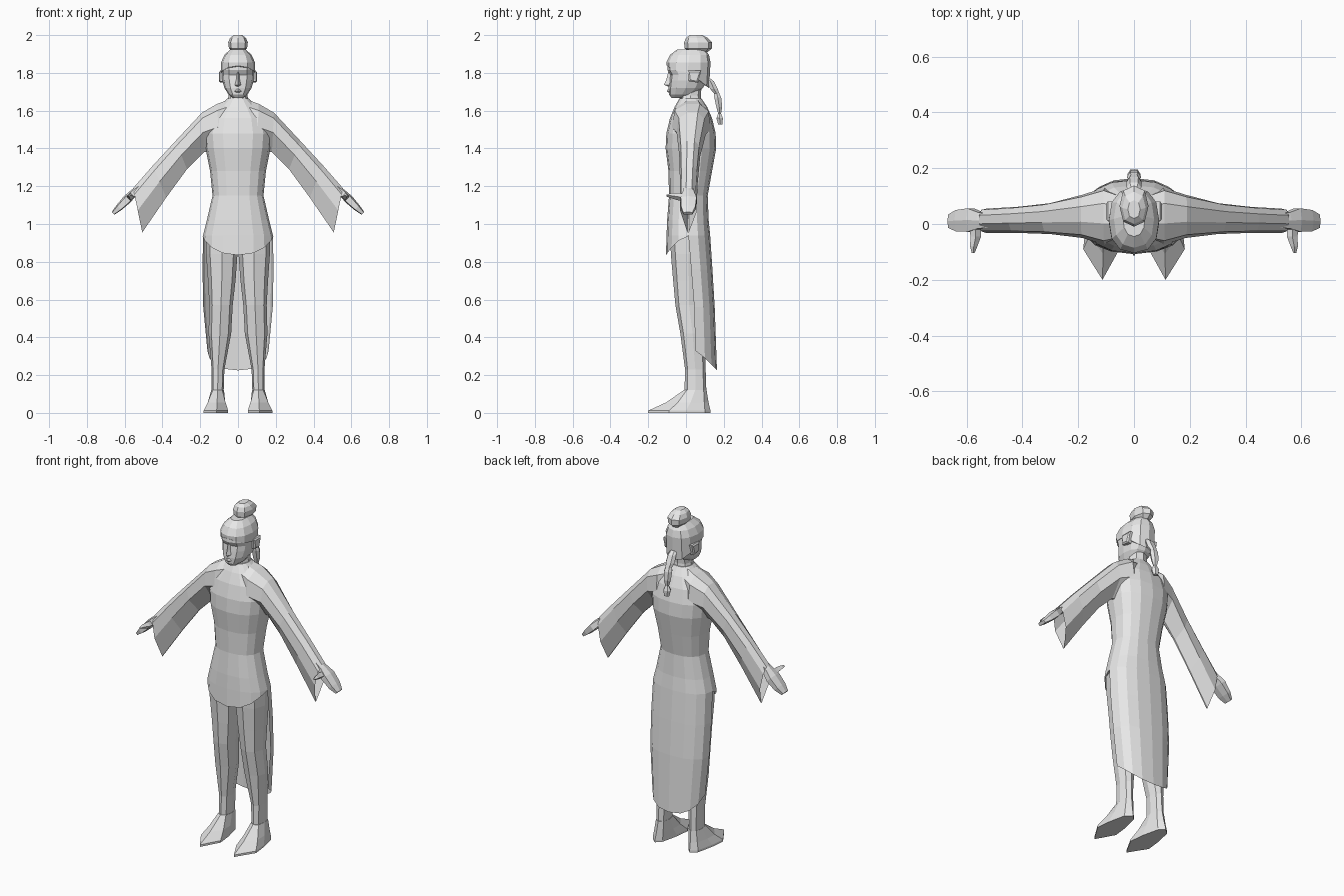
import bpy, bmesh, math

grey = bpy.data.materials.new("pale_grey")
grey.diffuse_color = (0.8, 0.8, 0.8, 1)


def spow(v, p):
    return math.copysign(abs(v) ** p, v) if abs(v) > 1e-6 else 0.0


def oval(n, x, z, rx, yf, yb, p=0.85, a0=0.0, a1=360.0, zf=None):
    """Ring of n points, front at yf and back at yb; zf(angle) offsets the height."""
    full = a1 - a0 >= 360
    pts = []
    for i in range(n):
        a = math.radians(a0 + (a1 - a0) * i / (n if full else n - 1))
        pts.append((x + rx * spow(math.cos(a), p),
                    (yf + yb) / 2 + (yb - yf) / 2 * spow(math.sin(a), p),
                    z + (zf(a) if zf else 0)))
    return pts


def loft(name, rings, closed=True, caps=(True, True), mirror=False):
    """Skin a list of equal-length rings into one flat-shaded object."""
    bm = bmesh.new()
    rows = [[bm.verts.new(p) for p in r] for r in rings]
    n = len(rows[0])
    for a, b in zip(rows, rows[1:]):
        for i in range(n if closed else n - 1):
            j = (i + 1) % n
            bm.faces.new((a[i], a[j], b[j], b[i]))
    if closed and caps[0]:
        bm.faces.new(rows[0][::-1])
    if closed and caps[1]:
        bm.faces.new(rows[-1])
    bmesh.ops.remove_doubles(bm, verts=bm.verts, dist=1e-5)
    if closed:
        bmesh.ops.recalc_face_normals(bm, faces=bm.faces)
    me = bpy.data.meshes.new(name)
    bm.to_mesh(me)
    bm.free()
    me.materials.append(grey)
    ob = bpy.data.objects.new(name, me)
    bpy.context.collection.objects.link(ob)
    if mirror:
        m = ob.modifiers.new("Mirror", 'MIRROR')
        m.use_mirror_merge = False
    return ob


# Robe body: (z, half width, front y, back y)
body = [(0.94, 0.185, -0.103, 0.128), (1.02, 0.165, -0.100, 0.120),
        (1.15, 0.135, -0.090, 0.115), (1.28, 0.148, -0.093, 0.138),
        (1.40, 0.172, -0.108, 0.160), (1.48, 0.180, -0.104, 0.157),
        (1.56, 0.160, -0.085, 0.138), (1.62, 0.105, -0.060, 0.112),
        (1.665, 0.055, -0.035, 0.082)]
loft("robe_body", [oval(16, 0, z, w, f, b) for z, w, f, b in body])

# Front flap of the robe, dipping to a point in the middle
loft("robe_front_flap", [
    oval(9, 0, 0.94, 0.185, -0.103, 0.128, a0=180, a1=360),
    oval(9, 0, 0.935, 0.187, -0.106, 0.128, a0=180, a1=360,
         zf=lambda a: -0.10 * abs(math.sin(a)) ** 1.5)], closed=False)

# Long coat tail wrapping round the back, lowest in the middle
tail = [(0.94, 0.185, -0.103, 0.128, 0), (0.76, 0.188, -0.085, 0.140, 0),
        (0.56, 0.184, -0.065, 0.152, 0), (0.33, 0.162, -0.065, 0.164, 0.105)]
loft("robe_tail", [oval(9, 0, z, w, f, b, a0=180, a1=0,
                        zf=lambda a, d=d: -d * abs(math.sin(a)))
                   for z, w, f, b, d in tail], closed=False)

# Sleeves: drop-shaped sections from shoulder to hanging cuff
# (top x, top z, bottom x, bottom z, front y, back y)
section = [(0.0, -0.25), (0.14, -0.85), (0.50, -1.0), (1.0, -0.08),
           (1.0, 0.08), (0.55, 1.0), (0.16, 0.9), (0.0, 0.45)]
sleeve = [(0.03, 1.665, 0.03, 1.40, -0.055, 0.10), (0.11, 1.636, 0.10, 1.39, -0.075, 0.130),
          (0.19, 1.590, 0.18, 1.38, -0.050, 0.105), (0.33, 1.440, 0.27, 1.29, -0.036, 0.075),
          (0.45, 1.310, 0.38, 1.14, -0.032, 0.062), (0.555, 1.19, 0.507, 0.955, -0.032, 0.055)]
loft("sleeve", [[(tx + (bx - tx) * t, (f + b) / 2 + s * (b - f) / 2, tz + (bz - tz) * t)
                 for t, s in section] for tx, tz, bx, bz, f, b in sleeve],
     caps=(True, False), mirror=True)


# Hands: flattened tapering blocks along the arm direction
def hand_ring(x, z, f, b, h):
    dx, dz = h * 0.7, h * 0.72
    m = (f + b) / 2
    return [(x - dx, f, z - dz), (x + dx, f, z + dz), (x + dx * 1.5, m, z + dz * 1.5),
            (x + dx, b, z + dz), (x - dx, b, z - dz), (x - dx * 1.3, m, z - dz * 1.3)]


loft("hand", [hand_ring(*r) for r in (
    (0.49, 1.21, -0.012, 0.035, 0.014), (0.55, 1.165, -0.016, 0.042, 0.014),
    (0.585, 1.13, -0.028, 0.056, 0.017), (0.63, 1.085, -0.026, 0.050, 0.013),
    (0.661, 1.056, -0.014, 0.034, 0.007))], mirror=True)
loft("thumb", [[(x + r * math.cos(k * math.pi / 2), y, z + r * math.sin(k * math.pi / 2))
                for k in range(4)] for x, y, z, r in (
    (0.570, 0.0, 1.140, 0.020), (0.567, -0.045, 1.145, 0.019),
    (0.574, -0.080, 1.150, 0.013), (0.576, -0.104, 1.150, 0.005))], mirror=True)

# Legs: (x, z, half width, front y, back y)
legs = [(0.086, 0.95, 0.084, -0.085, 0.105), (0.086, 0.84, 0.083, -0.080, 0.105),
        (0.086, 0.70, 0.073, -0.068, 0.098), (0.090, 0.57, 0.062, -0.056, 0.088),
        (0.096, 0.42, 0.060, -0.030, 0.100), (0.106, 0.23, 0.034, -0.005, 0.104),
        (0.108, 0.11, 0.032, -0.008, 0.108)]
loft("leg", [oval(8, x, z, w, f, b) for x, z, w, f, b in legs], mirror=True)

# Feet: pointed soles rising to the ankle
sole = [(0.172, 0.0), (0.150, 0.10), (0.115, 0.13), (0.085, 0.10),
        (0.062, 0.0), (0.052, -0.09), (0.113, -0.20), (0.182, -0.09)]
ankle = oval(8, 0.108, 0.12, 0.034, -0.012, 0.109)
mid = [(0.45 * a[0] + 0.55 * s[0], 0.5 * a[1] + 0.5 * s[1], 0.055)
       for a, s in zip(ankle, sole)]
loft("foot", [[(x, y, 0) for x, y in sole], [(x, y, 0.012) for x, y in sole],
              mid, ankle], mirror=True)

# Neck and face
loft("neck", [oval(8, 0, 1.63, 0.062, -0.035, 0.085), oval(8, 0, 1.68, 0.050, -0.03, 0.078),
              oval(8, 0, 1.75, 0.050, -0.03, 0.085)])
face = [(1.667, 0.026, -0.076, -0.01), (1.685, 0.050, -0.090, 0.05), (1.72, 0.072, -0.092, 0.09),
        (1.76, 0.083, -0.088, 0.11), (1.79, 0.086, -0.084, 0.118), (1.815, 0.086, -0.098, 0.12),
        (1.86, 0.080, -0.095, 0.12)]
loft("head", [oval(12, 0, z, w, f, b) for z, w, f, b in face])

# Nose and lips
loft("nose", [[(-w, -0.075, z), (0, y, z), (w, -0.075, z)] for z, w, y in (
    (1.728, 0.018, -0.094), (1.737, 0.022, -0.116), (1.765, 0.014, -0.104),
    (1.805, 0.010, -0.094))])
loft("lips", [[(-w, -0.08, z), (0, y, z), (w, -0.08, z)] for z, w, y in (
    (1.695, 0.018, -0.094), (1.703, 0.026, -0.102), (1.714, 0.018, -0.095))])

# Ears
loft("ear", [[(x, 0.015 + d, 1.755 + d), (x, 0.065 - d, 1.748 + d),
              (x, 0.080 - d, 1.812 - d), (x, 0.010 + d, 1.812 - d)]
             for x, d in ((0.075, 0), (0.094, 0), (0.100, 0.008))], mirror=True)


# Hair cap: hairline arched over the brow and falling to the nape
def hairline(a):
    s = math.sin(a)
    return 0.035 * s * s if s < 0 else -0.085 * s


loft("hair", [oval(12, 0, 1.803, 0.091, -0.102, 0.122, zf=hairline),
              oval(12, 0, 1.855, 0.090, -0.104, 0.130),
              oval(12, 0, 1.895, 0.072, -0.085, 0.122),
              oval(12, 0, 1.925, 0.040, -0.045, 0.100)])

# Top bun
bun = [(1.910, 0.028, 0.02, 0.115), (1.930, 0.048, -0.008, 0.137),
       (1.962, 0.052, -0.010, 0.138), (1.985, 0.042, 0.000, 0.115), (2.0, 0.022, 0.02, 0.085)]
loft("hair_bun", [oval(8, 0, z, w, f, b) for z, w, f, b in bun])

# Braid with a tied tuft: (y, z, radius)
braid = [(0.112, 1.775, 0.016), (0.130, 1.755, 0.026), (0.148, 1.715, 0.028),
         (0.163, 1.690, 0.020), (0.168, 1.670, 0.026), (0.176, 1.620, 0.022),
         (0.178, 1.585, 0.011), (0.178, 1.560, 0.024), (0.182, 1.527, 0.016)]
loft("braid", [oval(6, 0, z, r, y - r * 0.8, y + r * 0.8) for y, z, r in braid])
